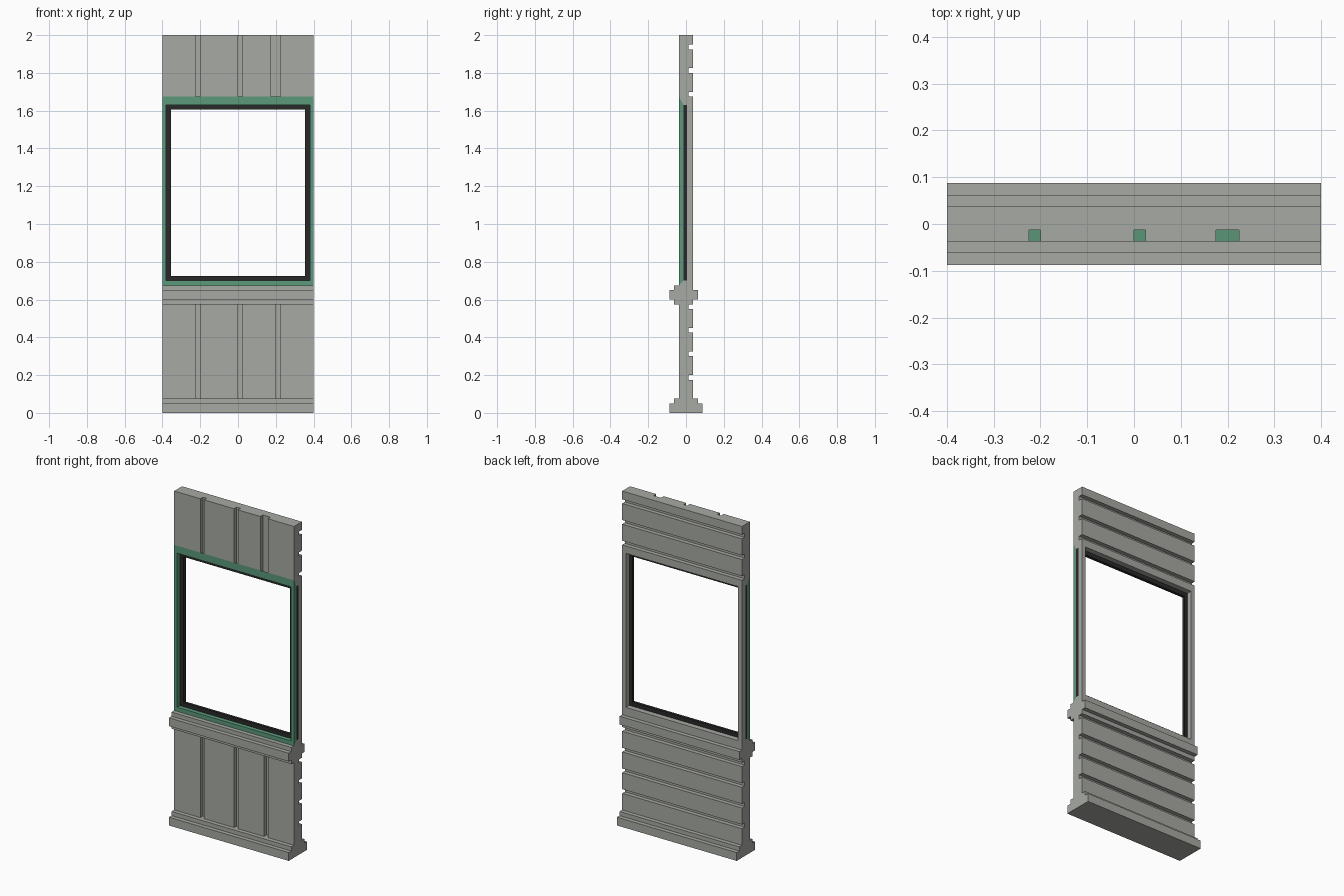
import bpy, bmesh

cube = bpy.data.objects.get("Cube")
if cube:
    bpy.data.objects.remove(cube, do_unlink=True)


def material(name, color):
    m = bpy.data.materials.new(name)
    m.use_nodes = True
    m.diffuse_color = (*color, 1)
    bsdf = m.node_tree.nodes["Principled BSDF"]
    bsdf.inputs["Base Color"].default_value = (*color, 1)
    bsdf.inputs["Roughness"].default_value = 0.8
    return m


GREY = material("warm_grey_panel", (0.39, 0.40, 0.37))
GREEN = material("green_frame", (0.105, 0.32, 0.195))
BLACK = material("black_gasket", (0.022, 0.022, 0.023))

HALF = 0.4        # half width of the panel
FACE = 0.0375     # half thickness of the wall
CORE = -0.0125    # floor of the front grooves
SEAT = 0.005      # back of the gasket
LOW, HIGH = 0.70, 1.63  # window opening
STEP = 0.025


def extrude(name, profile, mat, x0=-HALF, x1=HALF):
    """Sweep a (y, z) outline along x."""
    bm = bmesh.new()
    face = bm.faces.new([bm.verts.new((x0, y, z)) for y, z in profile])
    new = bmesh.ops.extrude_face_region(bm, geom=[face])["geom"]
    verts = [v for v in new if isinstance(v, bmesh.types.BMVert)]
    bmesh.ops.translate(bm, vec=(x1 - x0, 0, 0), verts=verts)
    bmesh.ops.recalc_face_normals(bm, faces=bm.faces)
    mesh = bpy.data.meshes.new(name)
    bm.to_mesh(mesh)
    bm.free()
    mesh.materials.append(mat)
    obj = bpy.data.objects.new(name, mesh)
    bpy.context.collection.objects.link(obj)
    return obj


def box(name, mat, x, y, z):
    outline = [(y[0], z[0]), (y[1], z[0]), (y[1], z[1]), (y[0], z[1])]
    return extrude(name, outline, mat, *x)


def notches(bottoms):
    """Outline of the horizontal grooves on the back, going up."""
    pts = []
    for z in bottoms:
        pts += [(FACE, z), (-CORE, z), (-CORE, z + STEP), (FACE, z + STEP)]
    return pts


# Lower wall with stepped base, grooved back and sill moulding
base_back = [(0.0875, 0), (0.0875, 0.05), (0.0625, 0.05), (0.0625, 0.075), (FACE, 0.075)]
sill_back = [(FACE, 0.6), (0.0625, 0.6), (0.0625, 0.65), (FACE, 0.65), (FACE, LOW)]
sill_front = [(CORE, LOW), (-FACE, 0.675), (-0.0625, 0.675), (-0.0625, 0.65),
              (-0.0875, 0.65), (-0.0875, 0.6), (-0.0625, 0.6), (-0.0625, 0.575),
              (CORE, 0.575)]
base_front = [(CORE, 0.075), (-0.0625, 0.075), (-0.0625, 0.05),
              (-0.0875, 0.05), (-0.0875, 0)]
lower_notches = notches([0.175 + 0.125 * i for i in range(4)])
extrude("lower_wall", base_back + lower_notches + sill_back + sill_front + base_front, GREY)

# Upper wall with grooved back
upper_notches = notches([1.675 + 0.125 * i for i in range(3)])
extrude("upper_wall", [(CORE, HIGH), (FACE, HIGH)] + upper_notches
        + [(FACE, 2), (CORE, 2)], GREY)

# Front boards, separated by vertical grooves
lower_board = [(-FACE, 0.075), (CORE, 0.075), (CORE, 0.575), (-FACE, 0.575)]
upper_board = [(-FACE, 1.675), (CORE, HIGH), (CORE, 2), (-FACE, 2)]
for name, outline, last_groove in (("lower_board", lower_board, 0.2),
                                   ("upper_board", upper_board, 0.175)):
    starts = [-HALF, -0.2, STEP, 0.225]
    ends = [-0.225, 0, last_groove, HALF]
    for i, (x0, x1) in enumerate(zip(starts, ends)):
        extrude(f"{name}_{i + 1}", outline, GREY, x0, x1)

# Green window frame: wedge rails and plain stiles
extrude("frame_top_rail", [(-FACE, 1.675), (-FACE, HIGH), (CORE, HIGH)], GREEN)
extrude("frame_bottom_rail", [(-FACE, 0.675), (CORE, LOW), (-FACE, LOW)], GREEN)

# Black gasket rails
box("gasket_top", BLACK, (-0.355, 0.355), (CORE, SEAT), (HIGH - STEP, HIGH))
box("gasket_bottom", BLACK, (-0.355, 0.355), (CORE, SEAT), (LOW, LOW + STEP))

# Side members on both sides of the window
for side, sign in (("left", 1), ("right", -1)):
    for part, mat, inner, y in (("frame_stile", GREEN, 0.38, (-FACE, CORE)),
                                ("gasket", BLACK, 0.355, (CORE, SEAT)),
                                ("wall_post", GREY, 0.375, (SEAT, FACE))):
        span = sorted((sign * inner, sign * HALF))
        box(f"{side}_{part}", mat, span, y, (LOW, HIGH))
